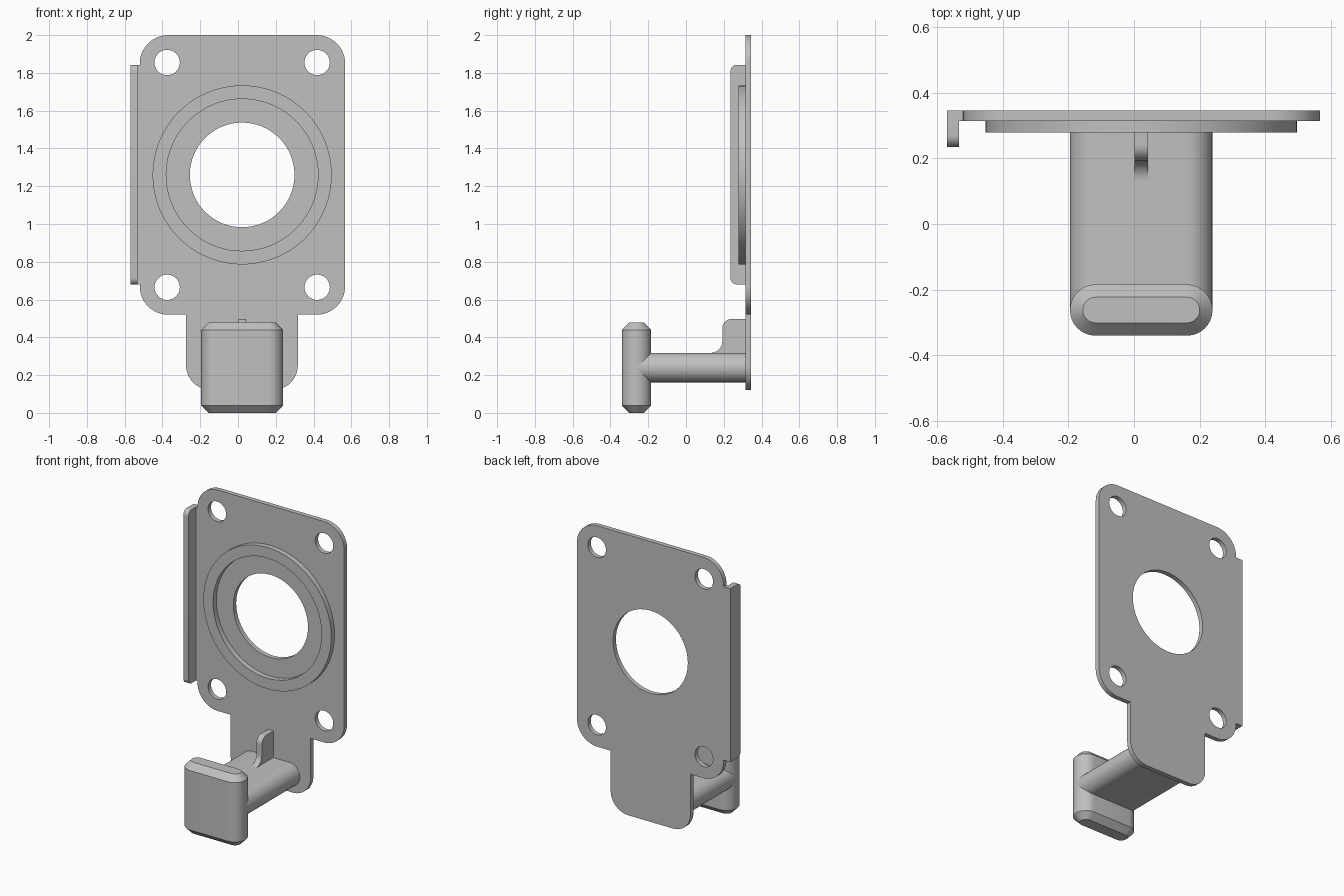
import bpy, bmesh, math
from mathutils import Matrix, Vector

old = bpy.data.objects.get("Cube")
if old:
    bpy.data.objects.remove(old, do_unlink=True)

grey = bpy.data.materials.new("light grey")
grey.use_nodes = True
GREY = (0.53, 0.53, 0.53, 1)
grey.diffuse_color = GREY
grey.node_tree.nodes["Principled BSDF"].inputs["Base Color"].default_value = GREY


def rounded(corners, steps=12):
    """Closed outline from (u, v, radius) corners."""
    pts = []
    n = len(corners)
    for i, (u, v, r) in enumerate(corners):
        p = Vector((u, v))
        if r == 0:
            pts.append(p)
            continue
        a = (Vector(corners[i - 1][:2]) - p).normalized()
        b = (Vector(corners[(i + 1) % n][:2]) - p).normalized()
        half = a.angle(b) / 2
        centre = p + (a + b).normalized() * (r / math.sin(half))
        start = p + a * (r / math.tan(half)) - centre
        end = p + b * (r / math.tan(half)) - centre
        sweep = start.angle(end)
        for k in range(steps + 1):
            t = k / steps
            pts.append(centre + (start * math.sin((1 - t) * sweep)
                                 + end * math.sin(t * sweep)) / math.sin(sweep))
    return pts


def circle(u, v, r, n=64):
    return [Vector((u + r * math.cos(math.tau * k / n),
                    v + r * math.sin(math.tau * k / n))) for k in range(n)]


def stadium(cx, cy, half, r, n=16):
    """Slot outline with round ends, long in the first axis."""
    pts = []
    for side in (0, 1):
        for k in range(n + 1):
            a = -math.pi / 2 + math.pi * (side + k / n)
            pts.append(Vector((cx + (half - r) * (1 - 2 * side) + r * math.cos(a),
                               cy + r * math.sin(a))))
    return pts


def finish(obj):
    bm = bmesh.new()
    bm.from_mesh(obj.data)
    bmesh.ops.remove_doubles(bm, verts=bm.verts, dist=1e-5)
    bmesh.ops.recalc_face_normals(bm, faces=bm.faces)
    bm.to_mesh(obj.data)
    bm.free()
    obj.data.materials.clear()
    obj.data.materials.append(grey)
    bpy.ops.object.select_all(action='DESELECT')
    obj.select_set(True)
    bpy.context.view_layer.objects.active = obj
    bpy.ops.object.shade_smooth_by_angle(angle=math.radians(30))


# Local (u, v, depth) axes turned to the plane of the profile
PLANES = {"xz": Matrix(((1, 0, 0), (0, 0, -1), (0, 1, 0))),
          "yz": Matrix(((0, 0, 1), (1, 0, 0), (0, 1, 0)))}


def prism(name, plane, loops, lo, hi):
    """Extrude an outline (further loops are holes) from lo to hi."""
    curve = bpy.data.curves.new(name, 'CURVE')
    curve.dimensions = '2D'
    curve.fill_mode = 'BOTH'
    curve.extrude = (hi - lo) / 2
    for loop in loops:
        spline = curve.splines.new('POLY')
        spline.points.add(len(loop) - 1)
        for point, p in zip(spline.points, loop):
            point.co = (p.x, p.y, 0, 1)
        spline.use_cyclic_u = True
    obj = bpy.data.objects.new(name, curve)
    bpy.context.collection.objects.link(obj)
    bpy.ops.object.select_all(action='DESELECT')
    obj.select_set(True)
    bpy.context.view_layer.objects.active = obj
    bpy.ops.object.convert(target='MESH')
    obj = bpy.context.view_layer.objects.active
    mid = (lo + hi) / 2
    shift = Vector((0, mid, 0)) if plane == "xz" else Vector((mid, 0, 0))
    obj.data.transform(Matrix.Translation(shift) @ PLANES[plane].to_4x4())
    finish(obj)
    return obj


CX = 0.022           # middle of plate, hole and hook
FRONT, BACK = 0.314, 0.345

# Mounting plate with lower tab, side tongue, bolt holes and centre opening
outline = rounded([
    (-0.52, 2.0, 0.15), (0.567, 2.0, 0.15), (0.567, 0.52, 0.15),
    (0.317, 0.52, 0), (0.317, 0.122, 0.13), (-0.275, 0.122, 0.13),
    (-0.275, 0.52, 0), (-0.52, 0.52, 0.15),
    (-0.52, 0.68, 0), (-0.57, 0.68, 0), (-0.57, 1.843, 0), (-0.52, 1.843, 0)])
holes = [circle(x, z, 0.067, 40) for x in (-0.375, 0.419) for z in (0.665, 1.855)]
prism("mounting_plate", "xz", [outline, circle(CX, 1.26, 0.277)] + holes, FRONT, BACK)

# Raised ring around the opening
prism("raised_ring", "xz", [circle(CX, 1.26, 0.474, 96), circle(CX, 1.26, 0.402, 96)],
      0.279, FRONT)

# Bent side flange
prism("side_flange", "yz", [rounded([
    (FRONT, 0.68, 0), (FRONT, 1.843, 0), (0.235, 1.843, 0.035), (0.235, 0.68, 0.035)])],
    -0.57, -0.533)

# Horizontal arm
prism("hook_arm", "xz", [stadium(CX, 0.24, 0.217, 0.078)], -0.262, FRONT)

# Gusset on top of the arm
prism("gusset", "yz", [rounded([
    (FRONT, 0.30, 0), (FRONT, 0.497, 0), (0.192, 0.497, 0.05),
    (0.192, 0.318, 0.06), (0.13, 0.318, 0), (0.13, 0.30, 0)])], 0.002, 0.042)

# Upright end stop with chamfered top and bottom
bm = bmesh.new()
rings = []
for z, inset in ((0, 0.039), (0.04, 0), (0.438, 0), (0.478, 0.039)):
    loop = stadium(CX, -0.262, 0.217 - inset, 0.078 - inset)
    rings.append([bm.verts.new((p.x, p.y, z)) for p in loop])
for low, high in zip(rings, rings[1:]):
    for i in range(len(low)):
        bm.faces.new((low[i - 1], low[i], high[i], high[i - 1]))
bm.faces.new(rings[0][::-1])
bm.faces.new(rings[-1])
mesh = bpy.data.meshes.new("end_stop")
bm.to_mesh(mesh)
bm.free()
end_stop = bpy.data.objects.new("end_stop", mesh)
bpy.context.collection.objects.link(end_stop)
finish(end_stop)
